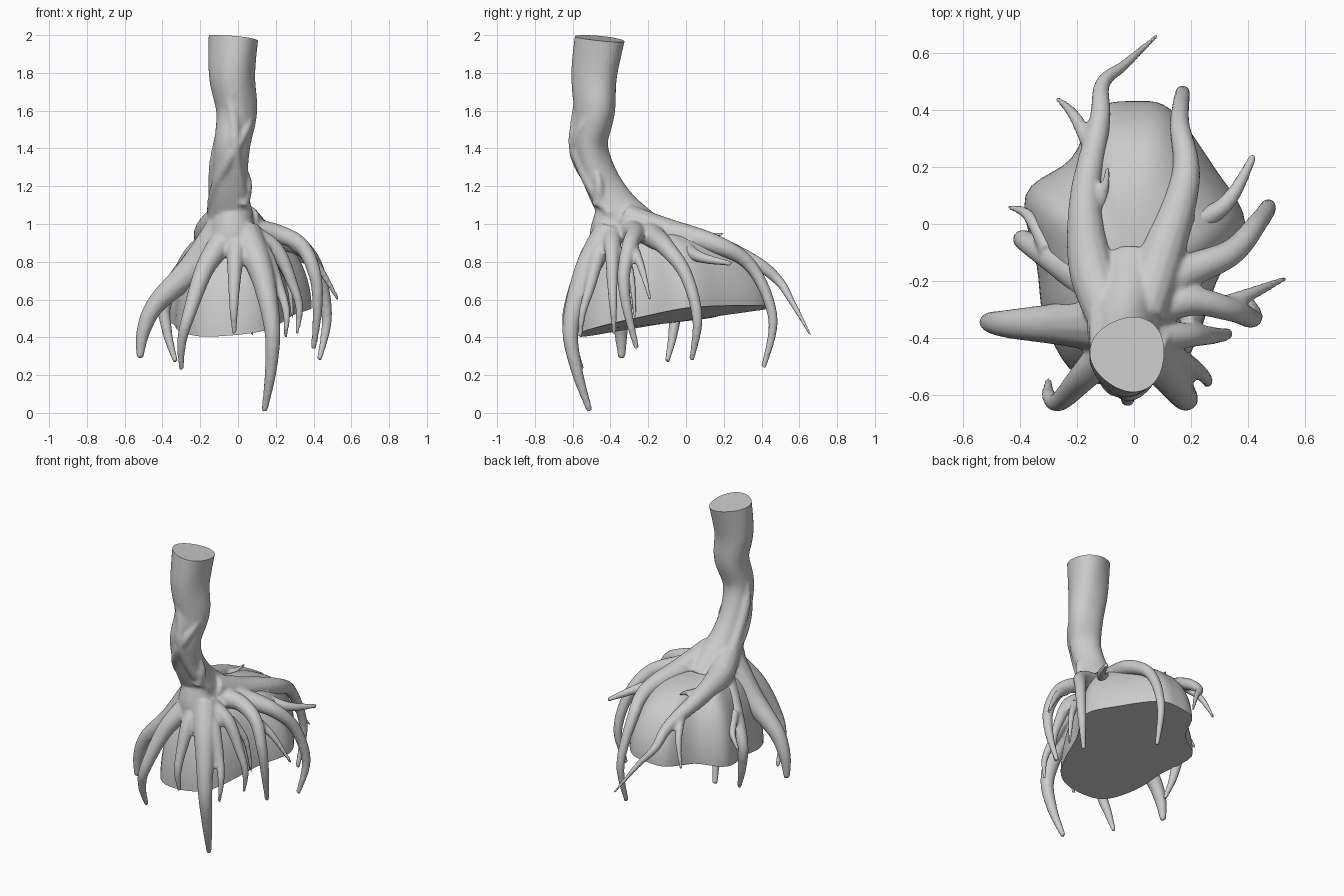
import bpy, bmesh, math
from mathutils import Vector

if "Cube" in bpy.data.objects:
    bpy.data.objects.remove(bpy.data.objects["Cube"])


def catmull(pts, steps, closed=False):
    """Smooth a list of tuples (any length) through its points."""
    n, out = len(pts), []
    for i in range(n if closed else n - 1):
        if closed:
            q = [pts[(i + k) % n] for k in (-1, 0, 1, 2)]
        else:
            q = [pts[min(max(i + k, 0), n - 1)] for k in (-1, 0, 1, 2)]
        for s in range(steps):
            t = s / steps
            out.append(tuple(0.5 * (2 * b + (c - a) * t + (2 * a - 5 * b + 4 * c - d) * t * t
                             + (3 * b - a - 3 * c + d) * t ** 3) for a, b, c, d in zip(*q)))
    if not closed:
        out.append(tuple(pts[-1]))
    return out


def skin(bm, rings):
    """Join rings of points into a closed solid."""
    vr = [[bm.verts.new(p) for p in r] for r in rings]
    n = len(vr[0])
    for a, b in zip(vr, vr[1:]):
        for i in range(n):
            j = (i + 1) % n
            bm.faces.new((a[i], a[j], b[j], b[i]))
    bm.faces.new(vr[0][::-1])
    bm.faces.new(vr[-1])


def tube(bm, pts, sides=14, steps=9, lobes=0.0):
    """Tapered tube through (x, y, z, radius) points."""
    path = catmull(pts, steps)
    pos = [Vector(p[:3]) for p in path]
    u, rings = None, []
    for i, p in enumerate(pos):
        t = (pos[min(i + 1, len(pos) - 1)] - pos[max(i - 1, 0)]).normalized()
        if u is None:
            u = t.orthogonal()
        u = (u - t * u.dot(t)).normalized()
        v = t.cross(u)
        ring = []
        for k in range(sides):
            a = 2 * math.pi * k / sides
            r = path[i][3] * (1 + lobes * math.cos(3 * a + 5 * p.z))
            ring.append(p + (u * math.cos(a) + v * math.sin(a)) * r)
        rings.append(ring)
    skin(bm, rings)


def root(bm, knee, tip, r, lift):
    """Root leaving the trunk foot, arching over the rock to a knee, then drooping to its tip."""
    k = Vector(knee)
    s = Vector((0.18 * k.x, min(max(k.y, -0.4), -0.26), 0.95))
    out = Vector((k.x - s.x, k.y - s.y, 0)).normalized()
    m = (s + k) / 2 + out * lift * 0.6 + Vector((0, 0, lift))
    b = (k + Vector(tip)) / 2 + out * 0.025
    tube(bm, [(*s, r), (*m, r * .7), (*k, r * .47), (*b, r * .34), (*tip, r * .17)])


def make_object(name, bm):
    bmesh.ops.recalc_face_normals(bm, faces=bm.faces)
    me = bpy.data.meshes.new(name)
    bm.to_mesh(me)
    bm.free()
    ob = bpy.data.objects.new(name, me)
    bpy.context.collection.objects.link(ob)
    return ob


def shade(ob, angle):
    bpy.ops.object.select_all(action='DESELECT')
    ob.select_set(True)
    bpy.context.view_layer.objects.active = ob
    bpy.ops.object.shade_smooth_by_angle(angle=math.radians(angle))


# Trunk, extended above the cut and spreading into the base
bm = bmesh.new()
trunk = [(-0.01, -0.44, 2.08, .136), (-0.03, -0.48, 1.8, .122), (-0.01, -0.48, 1.6, .108),
         (-0.035, -0.51, 1.42, .096), (-0.045, -0.46, 1.25, .094), (-0.04, -0.38, 1.1, .108),
         (-0.03, -0.27, 0.96, .135), (-0.02, -0.15, 0.87, .13)]
tube(bm, trunk, sides=32, lobes=0.05)
# Bulk joining the trunk foot to the front of the rock
tube(bm, [(-0.03, -0.38, 1.1, .09), (-0.03, -0.39, 0.95, .12), (-0.02, -0.41, 0.82, .1)], 20)

# Vines winding down the trunk: start angle, end angle, top, bottom, thickness
core = catmull(trunk, 20)
for a0, a1, z0, z1, r in ((-125, -30, 1.78, 1.05, .032), (-80, -115, 1.78, 1.54, .024),
                          (-10, -200, 1.6, 1.03, .032), (170, 150, 1.45, 1.0, .035)):
    pts = []
    for i in range(7):
        t = i / 6
        z, a = z0 + (z1 - z0) * t, math.radians(a0 + (a1 - a0) * t)
        c = min(core, key=lambda p: abs(p[2] - z))
        pts.append((c[0] + c[3] * .86 * math.cos(a), c[1] + c[3] * .86 * math.sin(a), z,
                    r * min(1, .4 + 2 * t)))
    tube(bm, pts, steps=5)

# Two long roots over the back of the rock
tube(bm, [(-0.08, -0.34, 1.04, .08), (-0.15, -0.15, 0.96, .08), (-0.17, 0.1, 0.91, .055),
          (-0.12, 0.36, 0.8, .038), (-0.11, 0.49, 0.7, .027), (-0.03, 0.56, 0.59, .018),
          (0.08, 0.66, 0.41, .008)])
tube(bm, [(0.03, -0.32, 1.03, .08), (0.09, -0.13, 0.96, .08), (0.18, 0.16, 0.89, .052),
          (0.16, 0.35, 0.77, .035), (0.17, 0.46, 0.5, .026), (0.16, 0.41, 0.24, .014)])

# Two high-arching roots on the right
tube(bm, [(0.04, -0.25, 0.96, .08), (0.18, -0.17, 0.93, .062), (0.34, -0.1, 0.87, .047),
          (0.43, 0.0, 0.73, .036), (0.47, 0.06, 0.5, .028), (0.43, 0.03, 0.28, .014)])
tube(bm, [(0.05, -0.3, 0.96, .07), (0.2, -0.27, 0.95, .052), (0.34, -0.3, 0.88, .042),
          (0.41, -0.33, 0.72, .034), (0.42, -0.31, 0.54, .026), (0.4, -0.26, 0.34, .014)])

# Arching roots around the sides and front: knee, tip, thickness, lift
for spec in (((0.29, -0.39, 0.68), (0.31, -0.38, 0.42), .06, .05),
             ((0.22, -0.51, 0.66), (0.25, -0.56, 0.4), .06, .03),
             ((0.18, -0.61, 0.46), (0.14, -0.51, 0.01), .095, .045),
             ((-0.02, -0.58, 0.68), (-0.02, -0.6, 0.42), .07, .03),
             ((-0.26, -0.62, 0.52), (-0.3, -0.55, 0.23), .075, .04),
             ((-0.43, -0.35, 0.58), (-0.52, -0.34, 0.29), .11, -.01),
             ((-0.38, -0.06, 0.6), (-0.33, -0.1, 0.27), .08, .03)):
    root(bm, *spec)

# Side shoots: start, bend, tip, thickness
for s, b, e, r in (((-0.14, 0.25, 0.86), (-0.21, 0.38, 0.73), (-0.27, 0.44, 0.58), .032),
                   ((-0.15, 0.03, 0.91), (-0.11, 0.1, 0.93), (-0.09, 0.2, 0.95), .03),
                   ((0.1, -0.04, 0.91), (0.31, 0.06, 0.83), (0.42, 0.24, 0.79), .048),
                   ((0.3, -0.29, 0.89), (0.42, -0.24, 0.78), (0.53, -0.19, 0.6), .034),
                   ((0.18, -0.34, 0.86), (0.26, -0.29, 0.72), (0.29, -0.27, 0.5), .03),
                   ((-0.3, -0.09, 0.77), (-0.37, 0.03, 0.69), (-0.44, 0.06, 0.6), .033),
                   ((0.02, -0.46, 1.1), (0.05, -0.46, 1.2), (0.05, -0.47, 1.27), .04)):
    tube(bm, [(*s, r), (*b, r * .65), (*e, r * .28)])
raw = make_object("raw_tree", bm)

# Fuse everything into one flowing skin
rm = raw.modifiers.new("fuse", 'REMESH')
rm.mode = 'VOXEL'
rm.voxel_size = 0.01
sm = raw.modifiers.new("soften", 'SMOOTH')
sm.factor = 0.5
sm.iterations = 4
fused = bpy.data.meshes.new_from_object(raw.evaluated_get(bpy.context.evaluated_depsgraph_get()))
bpy.data.objects.remove(raw)

# Saw the trunk top off at a slight tilt
bm = bmesh.new()
bm.from_mesh(fused)
cut = bmesh.ops.bisect_plane(bm, geom=bm.verts[:] + bm.edges[:] + bm.faces[:], dist=1e-5,
                             plane_co=(-0.02, -0.45, 1.982), plane_no=(0.1, 0.1, 1),
                             clear_outer=True)
edges = [e for e in cut["geom_cut"] if isinstance(e, bmesh.types.BMEdge)]
bmesh.ops.contextual_create(bm, geom=edges)
shade(make_object("trunk_and_roots", bm), 50)

# Rock: domed block with a flat, tilted underside
outline = [(0, -0.57), (0.15, -0.52), (0.23, -0.38), (0.29, -0.2), (0.39, 0), (0.28, 0.2),
           (0.13, 0.4), (0, 0.43), (-0.13, 0.4), (-0.22, 0.23), (-0.38, 0.1), (-0.34, -0.15),
           (-0.31, -0.35), (-0.2, -0.53)]
base = catmull(outline, 5, closed=True)
cx, cy, top = -0.01, -0.14, 0.97
rings = []
for i in range(19):
    a = math.radians(88.5 * i / 18)
    s, h = math.cos(a) ** 0.65, math.sin(a) ** 1.1
    ring = []
    for x, y in base:
        z = 0.52 + 0.09 * x + 0.13 * y - 0.1 * y * y
        ring.append((cx + (x - cx) * s, cy + (y - cy) * s, z + (top - z) * h))
    rings.append(ring)
bm = bmesh.new()
skin(bm, rings)
shade(make_object("rock", bm), 40)
